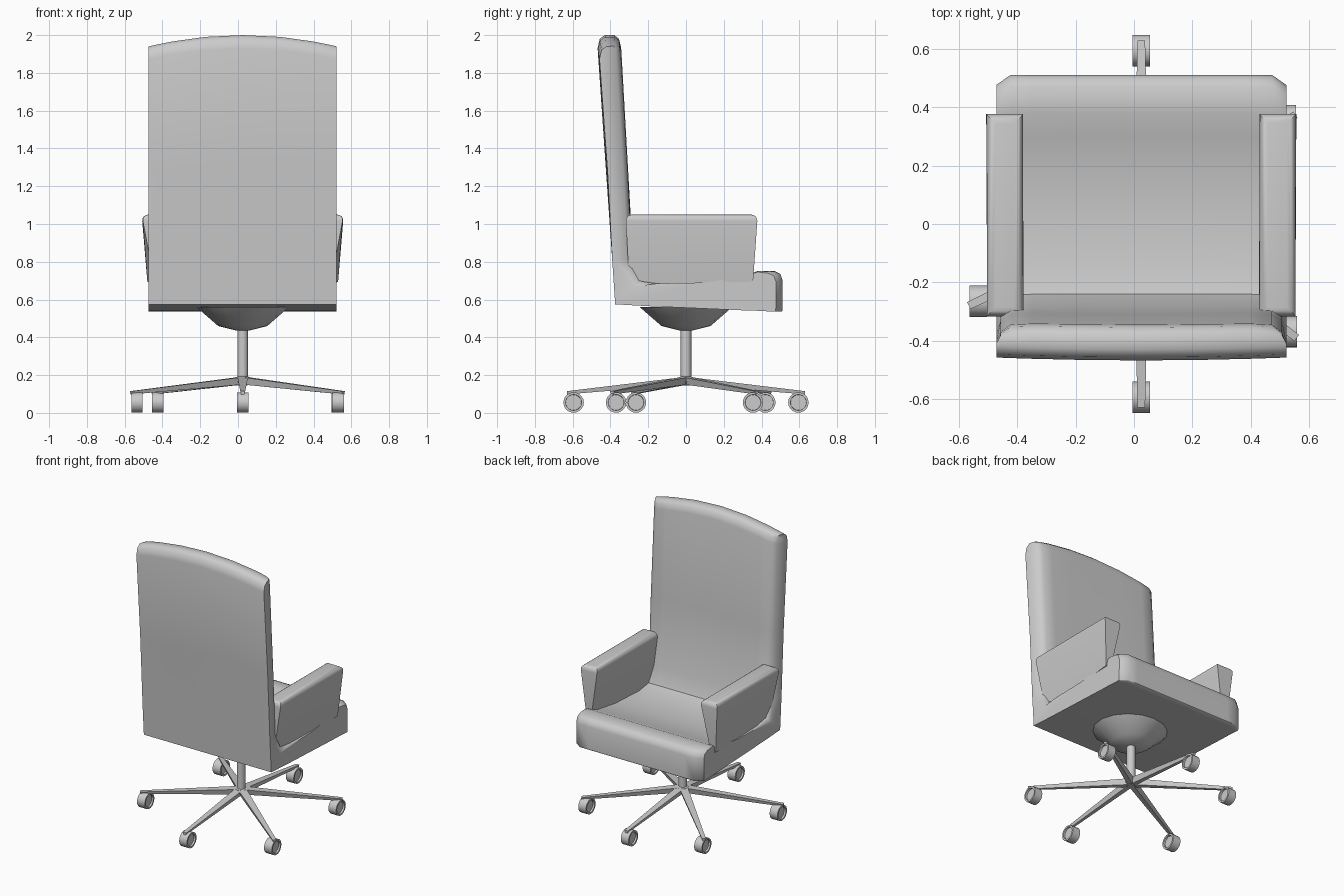
import bpy, bmesh
from math import radians, atan2, hypot, pi
from mathutils import Matrix, Vector

if "Cube" in bpy.data.objects:
    bpy.data.objects.remove(bpy.data.objects["Cube"], do_unlink=True)

CX = 0.025  # centre line of the chair

grey = bpy.data.materials.new("light grey")
grey.use_nodes = True
grey.diffuse_color = (0.6, 0.6, 0.6, 1)
grey.node_tree.nodes["Principled BSDF"].inputs["Base Color"].default_value = (0.6, 0.6, 0.6, 1)


def finish(name, bm, angle=40):
    bmesh.ops.recalc_face_normals(bm, faces=bm.faces)
    mesh = bpy.data.meshes.new(name)
    bm.to_mesh(mesh)
    bm.free()
    obj = bpy.data.objects.new(name, mesh)
    bpy.context.collection.objects.link(obj)
    mesh.materials.append(grey)
    bpy.ops.object.select_all(action="DESELECT")
    obj.select_set(True)
    bpy.context.view_layer.objects.active = obj
    bpy.ops.object.shade_smooth_by_angle(angle=radians(angle))
    return obj


def skin(bm, rings):
    """Join equal closed rings of points and cap both ends."""
    loops = [[bm.verts.new(p) for p in ring] for ring in rings]
    n = len(loops[0])
    for a, b in zip(loops, loops[1:]):
        for i in range(n):
            j = (i + 1) % n
            bm.faces.new((a[i], a[j], b[j], b[i]))
    bm.faces.new(loops[0])
    bm.faces.new(loops[-1][::-1])


# Seat and backrest: one L-shaped cushion, full in the middle, thin at the back's sides.
# Each entry: outer (y, z), inner (y, z), share of thickness kept at the side
profile = [
    ((-.43, 2.0), (-.38, 2.0), .2),
    ((-.457, 1.98), (-.355, 1.98), .1),
    ((-.468, 1.93), (-.345, 1.94), .08),
    ((-.425, 1.3), (-.31, 1.3), .08),
    ((-.39, .8), (-.28, .82), .1),
    ((-.375, .575), (-.24, .71), .7),
    ((-.2, .565), (-.15, .685), 1),
    ((.1, .552), (.1, .69), 1),
    ((.3, .543), (.3, .72), 1),
    ((.4, .54), (.38, .752), .97),
    ((.47, .537), (.47, .75), .95),
    ((.505, .536), (.5, .735), .95),
    ((.51, .54), (.512, .7), .95),
]
half = [(0, 1), (.4, 1), (.75, .98), (.9, .93), (.97, .7), (1, 0)]
stations = [(-t, k) for t, k in half[:0:-1]] + half
rings = []
for t, k in stations:
    def place(y, z):
        z -= .06 * t * t * max(0, (z - .8) / 1.2)       # arched top
        y -= .035 * max(0, abs(t) - .9) * 10 * (y > .45)  # rounded front corners
        y += .01 * t * t * (z > 1)                       # bowed rear
        return (CX + .4975 * t, y, z)
    outer = [place(*o) for o, i, e in profile]
    inner = []
    for o, i, e in profile:
        full = e + (1 - e) * k
        inner.append(place(*Vector(o).lerp(Vector(i), full)))
    rings.append(outer + inner[::-1])
bm = bmesh.new()
skin(bm, rings)
finish("seat_and_backrest", bm, 50)

# Armrests: wide rounded top, narrow foot tucked inward at the rear
for name, s in (("left_armrest", 1), ("right_armrest", -1)):
    bm = bmesh.new()
    corners = [
        [(.44, -.30, .675), (.4, -.32, 1.05), (.535, -.32, 1.05), (.465, -.30, .675)],
        [(.465, .355, .695), (.4, .38, 1.05), (.535, .38, 1.05), (.505, .355, .695)],
    ]
    skin(bm, [[(CX + s * x, y, z) for x, y, z in ring] for ring in corners])
    top = [e for e in bm.edges if all(v.co.z > 1 for v in e.verts)]
    bmesh.ops.bevel(bm, geom=top, offset=.035, segments=4, profile=.5, affect="EDGES")
    finish(name, bm)


def revolve(name, rows, sides):
    """Stack of discs given as (radius, z)."""
    bm = bmesh.new()
    skin(bm, [[Matrix.Rotation(2 * pi * i / sides, 3, "Z") @ Vector((r, 0, z)) + Vector((CX, 0, 0))
               for i in range(sides)] for r, z in rows])
    return finish(name, bm)


# Pedestal
revolve("seat_mount", [(.03, .435), (.13, .46), (.245, .56)], 16)
revolve("column", [(.028, .17), (.028, .45)], 16)
revolve("base_hub", [(.025, .145), (.045, .165), (.04, .188), (.028, .192)], 12)

# Six legs, each with a caster; all wheels roll along y
feet = [(0, .595), (0, -.595), (-.56, -.265), (-.45, .42), (.5, .355), (.505, -.37)]
for n, (x, y) in enumerate(feet, 1):
    turn = Matrix.Translation((CX, 0, 0)) @ Matrix.Rotation(atan2(y, x), 4, "Z")
    reach = hypot(x, y) + .035
    bm = bmesh.new()
    skin(bm, [[turn @ Vector((d, side * w, z)) for side, z in
               ((-.6, low), (.6, low), (1, high), (-1, high))]
              for d, w, low, high in ((.01, .028, .15, .19), (reach, .013, .098, .115))])
    finish(f"leg_{n}", bm, 30)

    bm = bmesh.new()
    bmesh.ops.create_cone(bm, cap_ends=True, segments=20, radius1=.054, radius2=.054, depth=.06,
                          matrix=Matrix.Translation((CX + x, y, .055)) @ Matrix.Rotation(pi / 2, 4, "Y"))
    caps = [f for f in bm.faces if len(f.verts) > 4]
    bmesh.ops.inset_individual(bm, faces=caps, thickness=.012)
    bmesh.ops.inset_individual(bm, faces=caps, thickness=.001, depth=-.012)
    finish(f"caster_{n}", bm, 30)
